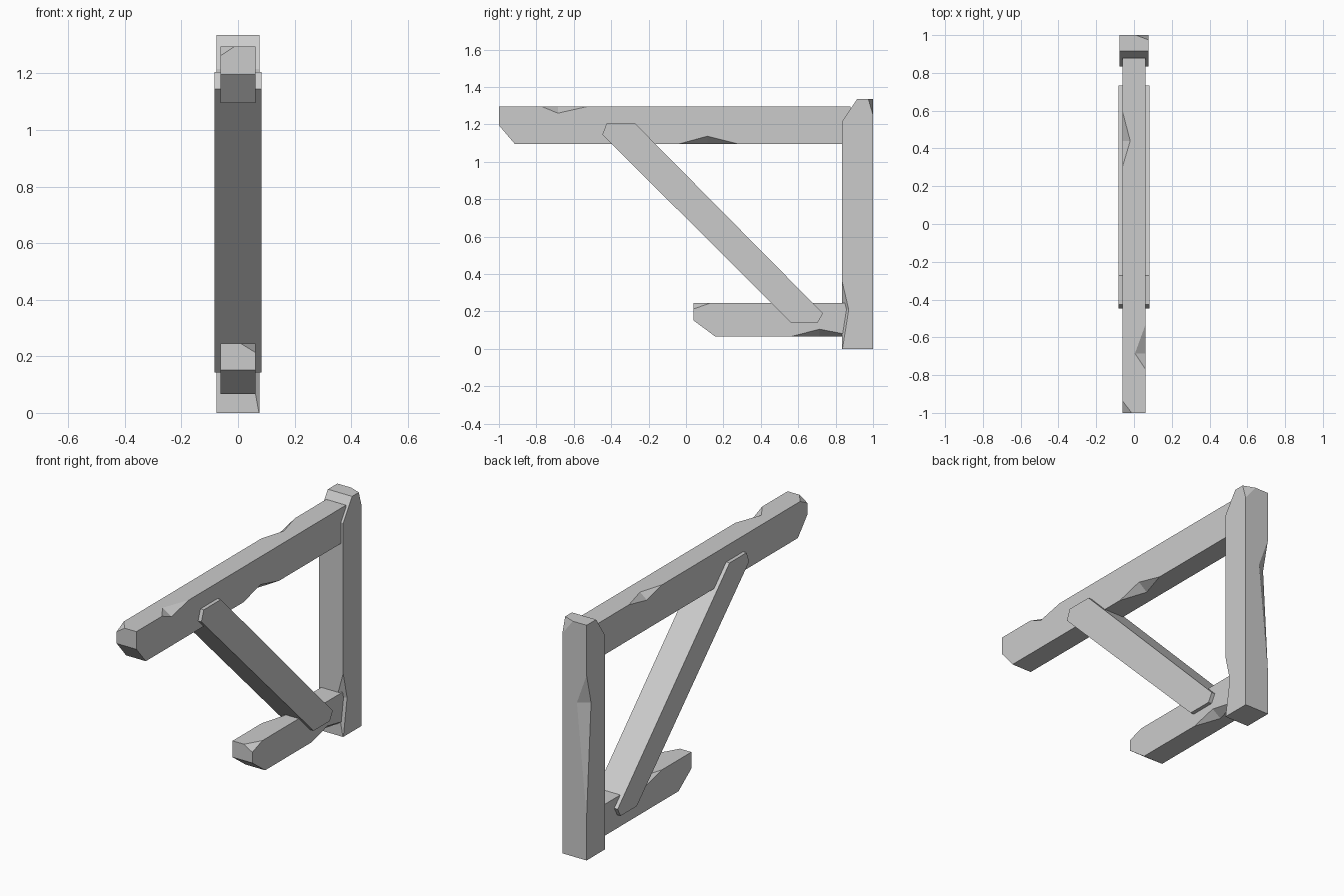
import bpy, bmesh
from mathutils import Vector

if "Cube" in bpy.data.objects:
    bpy.data.objects.remove(bpy.data.objects["Cube"])


def beam(name, profile, half):
    """Extrude a (y, z) side profile across x."""
    bm = bmesh.new()
    face = bm.faces.new([bm.verts.new((-half, y, z)) for y, z in profile])
    ext = bmesh.ops.extrude_face_region(bm, geom=[face])
    moved = [v for v in ext["geom"] if isinstance(v, bmesh.types.BMVert)]
    bmesh.ops.translate(bm, verts=moved, vec=(2 * half, 0, 0))
    return finish(bm, name)


def finish(bm, name):
    bmesh.ops.recalc_face_normals(bm, faces=bm.faces[:])
    mesh = bpy.data.meshes.new(name)
    bm.to_mesh(mesh)
    bm.free()
    obj = bpy.data.objects.new(name, mesh)
    bpy.context.collection.objects.link(obj)
    return obj


def chip_corner(obj, a, b, c):
    """Slice a small corner off along the plane a, b, c."""
    a, b, c = Vector(a), Vector(b), Vector(c)
    n = (b - a).cross(c - a).normalized()
    if n.dot(a - Vector((0, a.y * 0.5 + 0.2, 0.7 if a.z > 0.5 else 0.15))) < 0:
        n = -n
    bm = bmesh.new()
    bm.from_mesh(obj.data)
    cut = bmesh.ops.bisect_plane(bm, geom=bm.verts[:] + bm.edges[:] + bm.faces[:],
                                 plane_co=a, plane_no=n, clear_outer=True)
    edges = [e for e in cut["geom_cut"] if isinstance(e, bmesh.types.BMEdge)]
    bmesh.ops.contextual_create(bm, geom=edges)
    bmesh.ops.recalc_face_normals(bm, faces=bm.faces[:])
    bm.to_mesh(obj.data)
    bm.free()


def notch(obj, a, b, p, q):
    """Split a chip from edge a-b; p and q are its deepest points on the two faces."""
    a, b, p, q = map(Vector, (a, b, p, q))
    bm = bmesh.new()
    vs = [bm.verts.new(v) for v in (a, b, p + (p - q), q + (q - p))]
    for i, j, k in ((0, 1, 2), (0, 3, 1), (0, 2, 3), (1, 3, 2)):
        bm.faces.new((vs[i], vs[j], vs[k]))
    cutter = finish(bm, "chip_cutter")
    cutter.hide_render = True
    mod = obj.modifiers.new("chip", "BOOLEAN")
    mod.operation = "DIFFERENCE"
    mod.solver = "EXACT"
    mod.object = cutter
    bpy.context.view_layer.objects.active = obj
    bpy.ops.object.modifier_apply(modifier=mod.name)
    bpy.data.objects.remove(cutter)


# upright post with sloped top
W = 0.076
post = beam("post", [(0.835, 0), (1, 0), (1, 1.335), (0.915, 1.335), (0.835, 1.215)], W)
chip_corner(post, (W, 1, 1.25), (W, 0.975, 1.335), (0.01, 1, 1.335))
notch(post, (W, 0.835, 0.36), (W, 0.835, -0.01), (W, 0.87, 0.21), (0.035, 0.835, 0.21))
notch(post, (-W, 1, 1.05), (-W, 1, 0.25), (-W, 0.96, 0.88), (-0.015, 1, 0.88))

# long upper beam
H = 0.062
top = beam("upper_beam", [(-1, 1.295), (-1, 1.195), (-0.915, 1.095),
                          (0.88, 1.095), (0.88, 1.295)], H)
chip_corner(top, (-H, -0.935, 1.295), (-0.012, -1, 1.295), (-H, -1, 1.262))
notch(top, (H, -0.77, 1.295), (H, -0.53, 1.295), (H, -0.685, 1.26), (0.005, -0.685, 1.295))
notch(top, (-H, 0.3, 1.295), (-H, 0.6, 1.295), (-H, 0.44, 1.26), (-0.02, 0.44, 1.295))
notch(top, (H, -0.04, 1.095), (H, 0.28, 1.095), (H, 0.115, 1.137), (0.01, 0.115, 1.095))

# short lower beam
low = beam("lower_beam", [(0.04, 0.245), (0.04, 0.152), (0.155, 0.067),
                          (0.95, 0.067), (0.95, 0.245)], H)
chip_corner(low, (H, 0.13, 0.245), (0.01, 0.04, 0.245), (H, 0.04, 0.213))
notch(low, (H, 0.565, 0.067), (H, 0.91, 0.067), (H, 0.715, 0.105), (0.01, 0.715, 0.067))
notch(low, (-H, 0.3, 0.245), (-H, 0.6, 0.245), (-H, 0.45, 0.21), (-0.02, 0.45, 0.245))

# diagonal brace
beam("diagonal_brace", [(-0.447, 1.145), (-0.425, 1.205), (-0.272, 1.205),
                        (0.732, 0.19), (0.705, 0.142), (0.56, 0.142)], 0.083)
